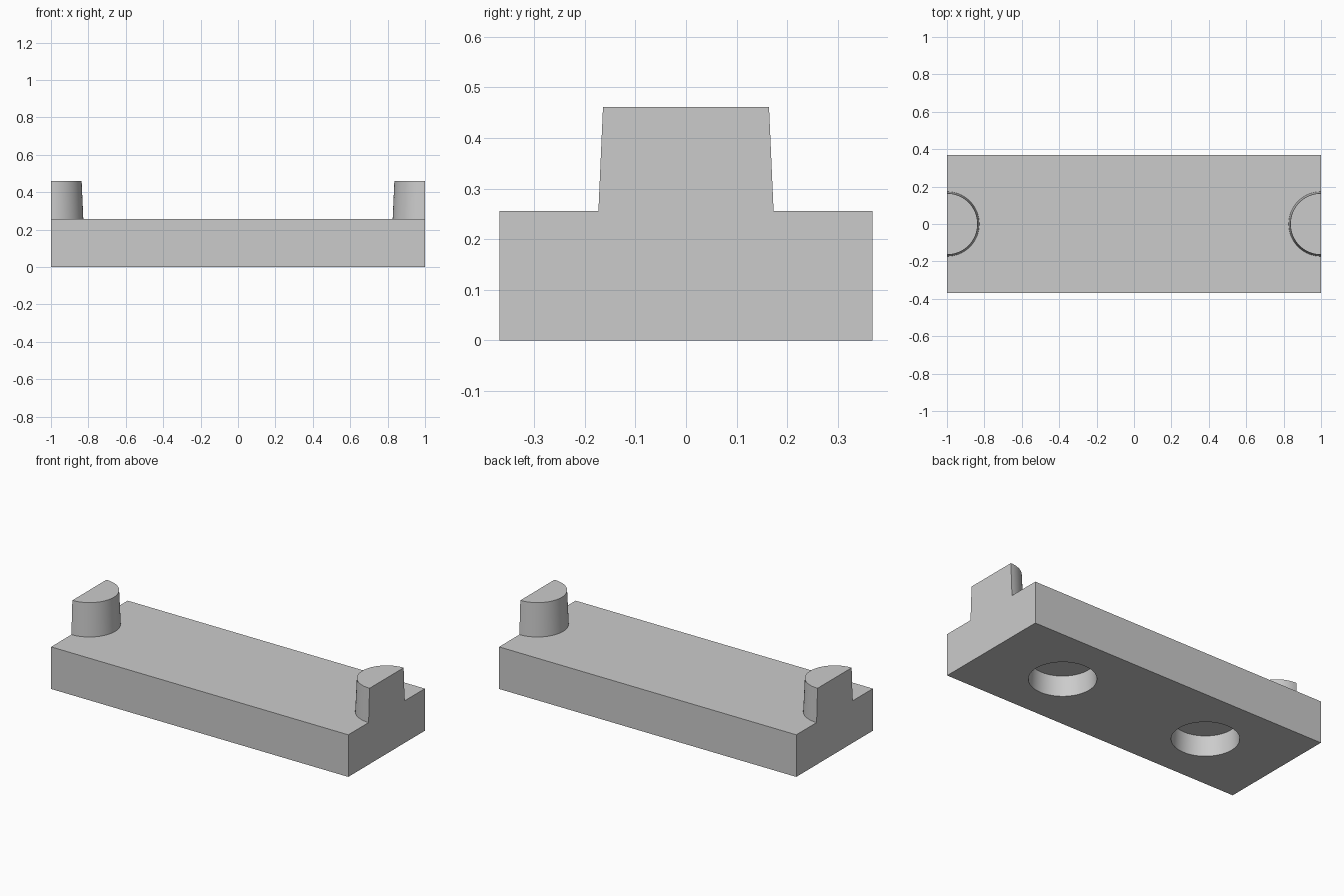
import bpy
import bmesh
from math import cos, sin, pi, radians
from mathutils import Matrix, Vector

cube = bpy.data.objects.get("Cube")
if cube:
    bpy.data.objects.remove(cube, do_unlink=True)

WIDTH, DEPTH, HEIGHT, TOP = 2.0, 0.736, 0.256, 0.461
STUD_BASE, STUD_TIP = 0.173, 0.164
HOLE_MOUTH, HOLE_END, HOLE_DEPTH, HOLE_X = 0.184, 0.178, 0.122, 0.5
STEPS = 32

grey = bpy.data.materials.new("light grey")
grey.use_nodes = True
grey.diffuse_color = (0.6, 0.6, 0.6, 1)
grey.node_tree.nodes["Principled BSDF"].inputs["Base Color"].default_value = (0.6, 0.6, 0.6, 1)


def make_object(name, bm):
    bmesh.ops.recalc_face_normals(bm, faces=bm.faces)
    mesh = bpy.data.meshes.new(name)
    bm.to_mesh(mesh)
    bm.free()
    mesh.materials.append(grey)
    obj = bpy.data.objects.new(name, mesh)
    bpy.context.collection.objects.link(obj)
    return obj


def activate(obj):
    bpy.ops.object.select_all(action="DESELECT")
    obj.select_set(True)
    bpy.context.view_layer.objects.active = obj


def smooth(obj):
    activate(obj)
    bpy.ops.object.shade_smooth_by_angle(angle=radians(30))


def half_stud(name, side):
    """Tapered half cylinder, its flat cut flush with the end of the block."""
    bm = bmesh.new()
    rings = []
    for radius, z in ((STUD_BASE, HEIGHT), (STUD_TIP, TOP)):
        angles = [pi * i / STEPS - pi / 2 for i in range(STEPS + 1)]
        rings.append([bm.verts.new((side * (WIDTH / 2 - radius * cos(a)), radius * sin(a), z))
                      for a in angles])
    low, high = rings
    for i in range(STEPS):
        bm.faces.new((low[i], low[i + 1], high[i + 1], high[i]))
    bm.faces.new((low[0], low[-1], high[-1], high[0]))
    bm.faces.new(high)
    bm.faces.new(low)
    smooth(make_object(name, bm))


# Rectangular block
bm = bmesh.new()
bmesh.ops.create_cube(bm, size=1)
bmesh.ops.scale(bm, vec=(WIDTH, DEPTH, HEIGHT), verts=bm.verts)
bmesh.ops.translate(bm, vec=(0, 0, HEIGHT / 2), verts=bm.verts)
block = make_object("base_block", bm)

# Two blind round holes in the underside
bm = bmesh.new()
for x in (-HOLE_X, HOLE_X):
    # The cutter runs as far below the block as into it, on one straight taper
    bmesh.ops.create_cone(bm, cap_ends=True, segments=2 * STEPS,
                          radius1=2 * HOLE_MOUTH - HOLE_END, radius2=HOLE_END,
                          depth=2 * HOLE_DEPTH,
                          matrix=Matrix.Translation(Vector((x, 0, 0))))
cutter = make_object("hole_cutter", bm)
cutter.hide_render = True
cut = block.modifiers.new("holes", "BOOLEAN")
cut.operation = "DIFFERENCE"
cut.solver = "EXACT"
cut.object = cutter
activate(block)
bpy.ops.object.modifier_apply(modifier=cut.name)
bpy.data.objects.remove(cutter, do_unlink=True)
smooth(block)

# Half studs at both ends
half_stud("left_half_stud", 1)
half_stud("right_half_stud", -1)
